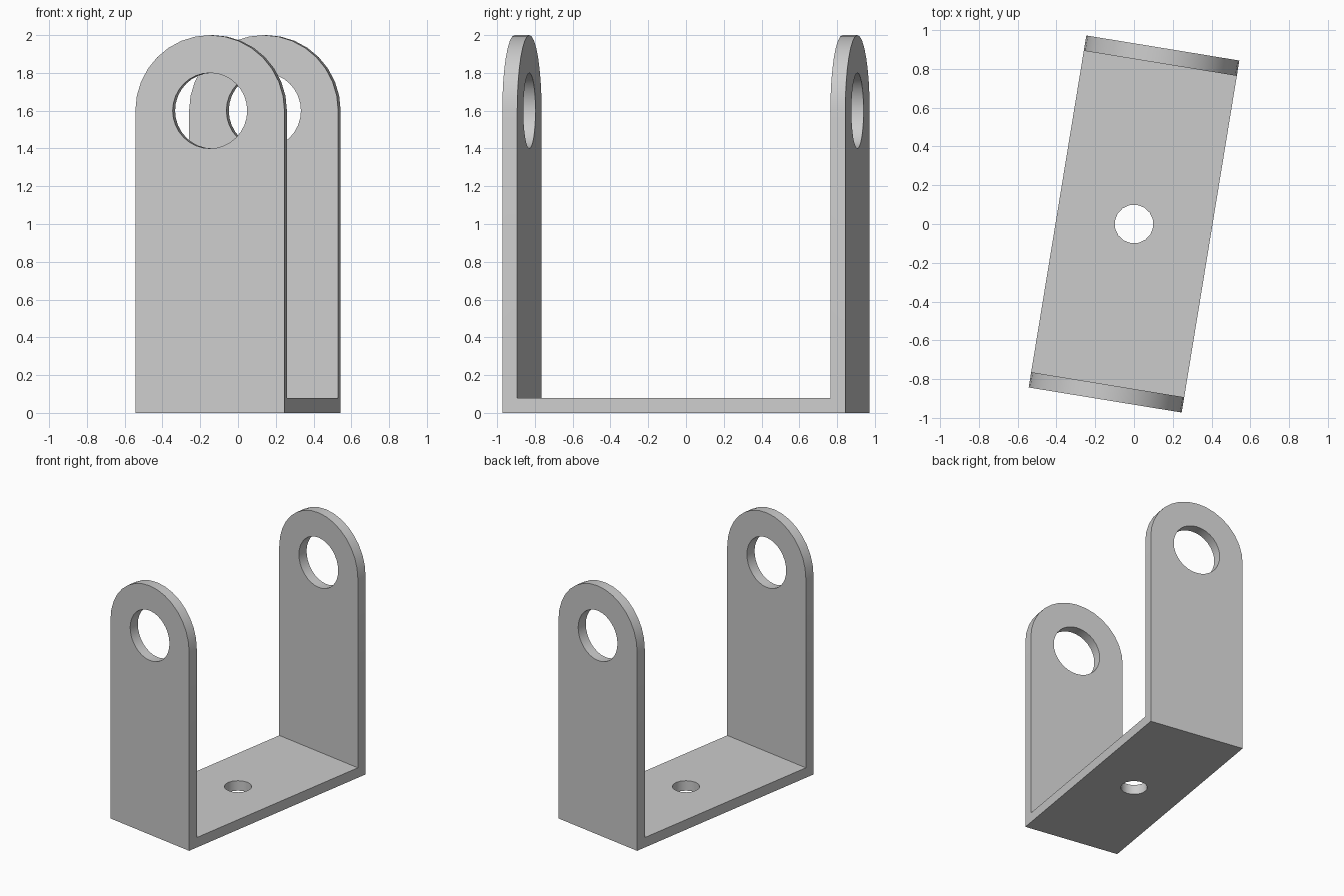
import bpy
import bmesh
from math import cos, sin, pi, radians
from mathutils import Vector

cube = bpy.data.objects.get("Cube")
if cube:
    bpy.data.objects.remove(cube, do_unlink=True)

HALF_WIDTH, HALF_LENGTH, HEIGHT, THICK = 0.40, 0.92, 2.0, 0.08
EYE_Z = HEIGHT - HALF_WIDTH      # centre of the rounded ends
EYE_RADIUS, BOLT_RADIUS = 0.20, 0.10
TURN = radians(-9.3)

metal = bpy.data.materials.new("plain grey metal")
metal.use_nodes = True
grey = (0.6, 0.6, 0.6, 1)
metal.diffuse_color = grey
metal.node_tree.nodes["Principled BSDF"].inputs["Base Color"].default_value = grey


def prism(name, points, sweep):
    """Closed outline swept along a vector."""
    bm = bmesh.new()
    face = bm.faces.new([bm.verts.new(p) for p in points])
    swept = bmesh.ops.extrude_face_region(bm, geom=[face])["geom"]
    verts = [v for v in swept if isinstance(v, bmesh.types.BMVert)]
    bmesh.ops.translate(bm, verts=verts, vec=Vector(sweep))
    bmesh.ops.recalc_face_normals(bm, faces=bm.faces)
    mesh = bpy.data.meshes.new(name)
    bm.to_mesh(mesh)
    bm.free()
    mesh.materials.append(metal)
    obj = bpy.data.objects.new(name, mesh)
    bpy.context.collection.objects.link(obj)
    return obj


def arc(radius, sides, sweep=2 * pi):
    count = sides if sweep == 2 * pi else sides + 1
    return [(radius * cos(sweep * i / sides), radius * sin(sweep * i / sides))
            for i in range(count)]


def carve(target, cutter, operation):
    cutter.hide_render = True
    mod = target.modifiers.new(cutter.name, "BOOLEAN")
    mod.object, mod.operation, mod.solver = cutter, operation, "EXACT"
    bpy.context.view_layer.objects.active = target
    bpy.ops.object.modifier_apply(modifier=mod.name)
    bpy.data.objects.remove(cutter, do_unlink=True)


# U-shaped strip: floor and two uprights, oversized in width
inner = HALF_LENGTH - THICK
u_outline = [(-HALF_LENGTH, 0), (HALF_LENGTH, 0), (HALF_LENGTH, HEIGHT + 0.1),
             (inner, HEIGHT + 0.1), (inner, THICK), (-inner, THICK),
             (-inner, HEIGHT + 0.1), (-HALF_LENGTH, HEIGHT + 0.1)]
bracket = prism("bracket", [(-0.5, y, z) for y, z in u_outline], (1, 0, 0))

# Trim to width with rounded upper ends
arch = [(x, EYE_Z + z) for x, z in arc(HALF_WIDTH, 16, pi)]
arch += [(-HALF_WIDTH, -0.1), (HALF_WIDTH, -0.1)]
carve(bracket, prism("arch_trim", [(x, -1, z) for x, z in arch], (0, 2, 0)), "INTERSECT")

# Pivot holes through both uprights
eye = [(x, -1, EYE_Z + z) for x, z in arc(EYE_RADIUS, 32)]
carve(bracket, prism("pivot_hole", eye, (0, 2, 0)), "DIFFERENCE")

# Bolt hole through the floor
bolt = [(x, y, -0.1) for x, y in arc(BOLT_RADIUS, 16)]
carve(bracket, prism("bolt_hole", bolt, (0, 0, 0.3)), "DIFFERENCE")

# Turn the bracket and smooth its curved faces
bracket.rotation_euler.z = TURN
bpy.ops.object.select_all(action="DESELECT")
bracket.select_set(True)
bpy.context.view_layer.objects.active = bracket
bpy.ops.object.shade_smooth_by_angle(angle=radians(30))
